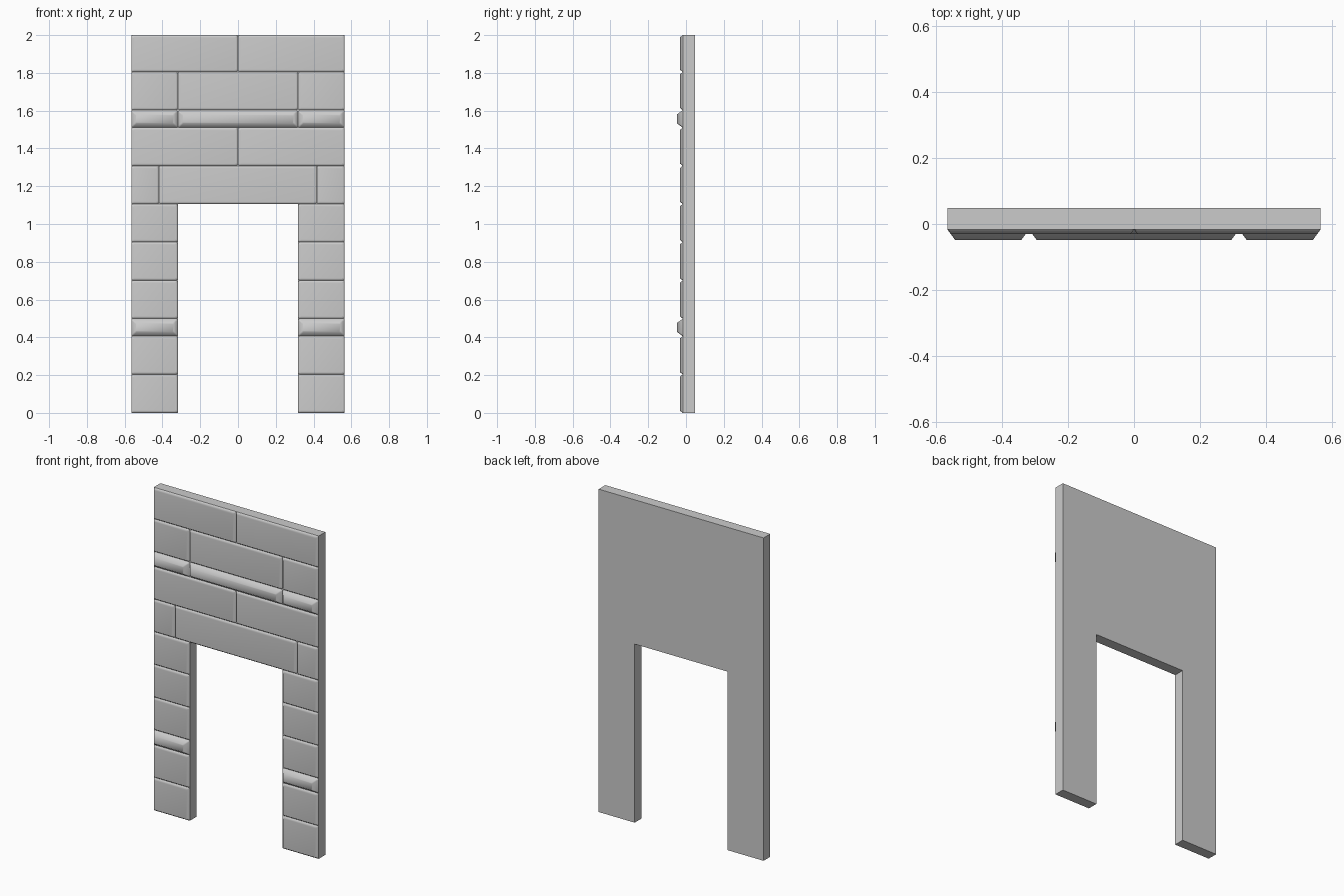
import bpy, bmesh

if "Cube" in bpy.data.objects:
    bpy.data.objects.remove(bpy.data.objects["Cube"])

W, DOOR, LINTEL = 0.565, 0.318, 0.418       # half width, half doorway, half lintel
BACK, FACE = 0.048, -0.017                  # slab depth range
BLOCK = (-0.031, 0.011)                     # front depth, chamfer inset
BAND = (-0.048, 0.023)
DOOR_TOP = 1.106


def finish(name, bm):
    me = bpy.data.meshes.new(name)
    bm.to_mesh(me)
    bm.free()
    ob = bpy.data.objects.new(name, me)
    bpy.context.collection.objects.link(ob)
    return ob


def outline(x0, x1, z0, z1, y, c):
    """Rectangle with clipped corners, counter-clockwise seen from the front."""
    return [(x0 + c, y, z0), (x1 - c, y, z0), (x1, y, z0 + c), (x1, y, z1 - c),
            (x1 - c, y, z1), (x0 + c, y, z1), (x0, y, z1 - c), (x0, y, z0 + c)]


def stone(bm, x0, x1, z0, z1, style):
    """Raised stone face with chamfered rim."""
    y, d = style
    base = [bm.verts.new(p) for p in outline(x0, x1, z0, z1, FACE, 0.008)]
    front = [bm.verts.new(p) for p in
             outline(x0 + d, x1 - d, z0 + d, z1 - d, y, 0.006)]
    bm.faces.new(front)
    for i in range(8):
        j = (i + 1) % 8
        bm.faces.new((base[i], base[j], front[j], front[i]))


# Wall slab with doorway
bm = bmesh.new()
pts = [(-W, 0), (-DOOR, 0), (-DOOR, DOOR_TOP), (DOOR, DOOR_TOP),
       (DOOR, 0), (W, 0), (W, 2), (-W, 2)]
face = bm.faces.new([bm.verts.new((x, FACE, z)) for x, z in pts])
ext = bmesh.ops.extrude_face_region(bm, geom=[face], use_keep_orig=True)
bmesh.ops.translate(bm, vec=(0, BACK - FACE, 0),
                    verts=[v for v in ext["geom"] if isinstance(v, bmesh.types.BMVert)])
bmesh.ops.recalc_face_normals(bm, faces=bm.faces)
finish("wall_slab", bm)

# Stone courses: name, bottom, top, x spans, style
legs = [(-W, -DOOR), (DOOR, W)]
halves = [(-W, 0), (0, W)]
thirds = [(-W, -DOOR), (-DOOR, DOOR), (DOOR, W)]
lintel = [(-W, -LINTEL), (-LINTEL, LINTEL), (LINTEL, W)]
courses = [
    ("pillar_stones_1", 0, 0.204, legs, BLOCK),
    ("pillar_stones_2", 0.204, 0.406, legs, BLOCK),
    ("pillar_band", 0.406, 0.499, legs, BAND),
    ("pillar_stones_3", 0.499, 0.701, legs, BLOCK),
    ("pillar_stones_4", 0.701, 0.904, legs, BLOCK),
    ("pillar_stones_5", 0.904, DOOR_TOP, legs, BLOCK),
    ("lintel_course", DOOR_TOP, 1.308, lintel, BLOCK),
    ("middle_course", 1.308, 1.51, halves, BLOCK),
    ("upper_band", 1.51, 1.603, thirds, BAND),
    ("upper_course", 1.603, 1.805, thirds, BLOCK),
    ("top_course", 1.805, 2.0, halves, BLOCK),
]
for name, z0, z1, spans, style in courses:
    bm = bmesh.new()
    for x0, x1 in spans:
        stone(bm, x0, x1, z0, z1, style)
    for f in bm.faces:
        f.smooth = True
    ob = finish(name, bm)
    # Soft rims while the big front faces stay flat
    ob.modifiers.new("soft_rim", 'WEIGHTED_NORMAL')
